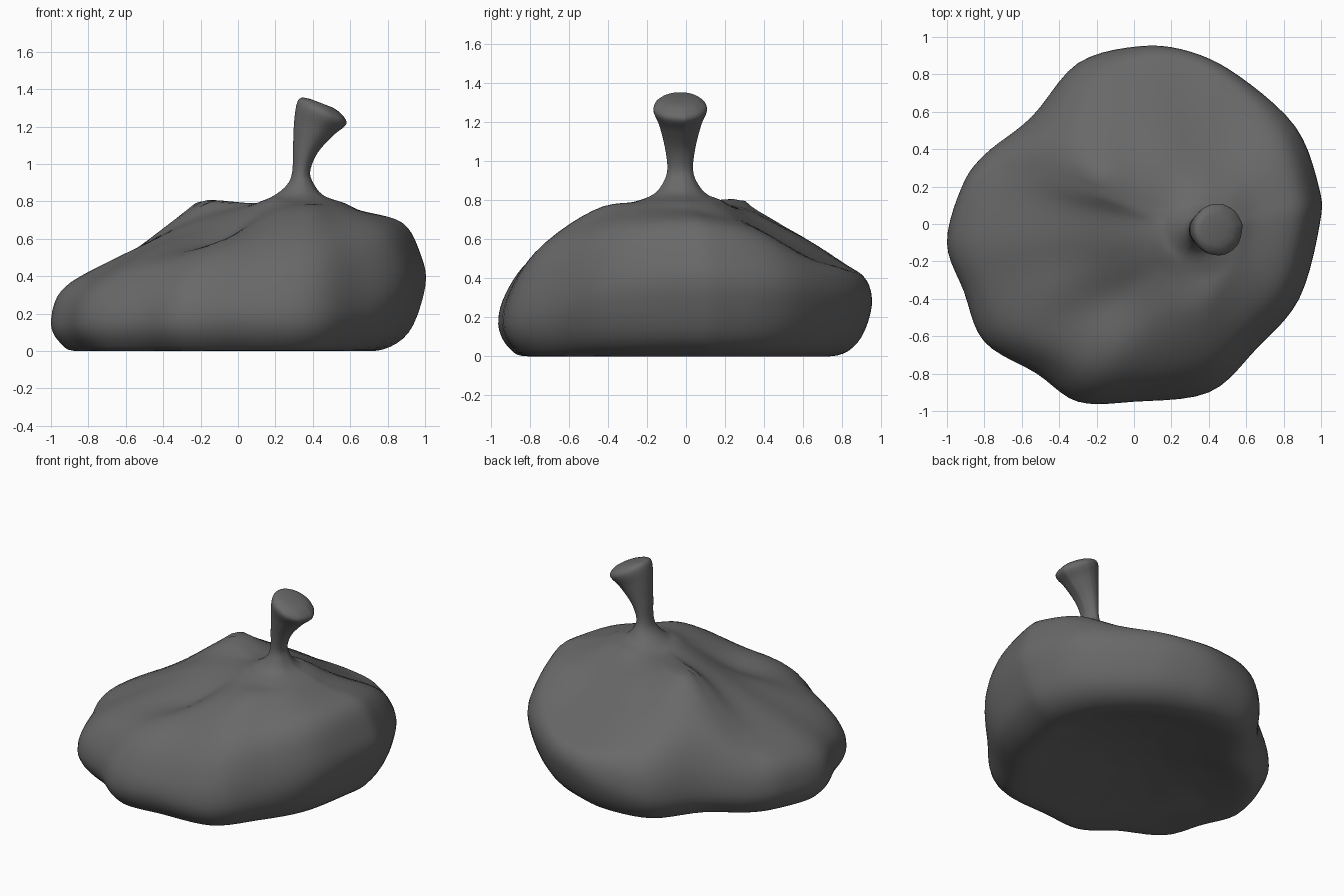
import bpy, bmesh, math

if "Cube" in bpy.data.objects:
    bpy.data.objects.remove(bpy.data.objects["Cube"])

# Per direction: outline x, y, then heights half way out, at the shoulder, at the rim, at the widest point
SIDES = [
    (.99, 0.00, .75, .69, .52, .36), (.985, .20, .74, .68, .51, .34),
    (.86, .52, .72, .62, .48, .33), (.56, .79, .66, .51, .45, .30),
    (.30, .92, .65, .47, .42, .30), (.03, .95, .68, .49, .41, .25),
    (-.30, .86, .73, .54, .40, .20), (-.55, .57, .78, .62, .40, .18),
    (-.80, .37, .76, .49, .34, .17), (-.92, .20, .70, .45, .35, .17),
    (-1.0, -.10, .65, .43, .32, .15), (-.91, -.36, .63, .44, .32, .15),
    (-.80, -.63, .60, .45, .30, .15), (-.52, -.80, .60, .49, .32, .16),
    (-.30, -.95, .64, .49, .32, .16), (.00, -.95, .71, .50, .32, .17),
    (.40, -.90, .76, .55, .35, .17), (.65, -.67, .765, .62, .44, .22),
    (.88, -.40, .76, .67, .51, .31)]
CX, CY = 0.33, -0.04

# Stem rings, top down: centre x, centre z, radius x, radius y, tilt
STEM = [(.445, 1.325, .060, .060, .38), (.445, 1.312, .105, .105, .40),
        (.447, 1.27, .132, .138, .42), (.405, 1.19, .105, .108, .35),
        (.360, 1.07, .066, .078, .15), (.338, .96, .048, .066, .0),
        (.335, .89, .072, .088, .0), (.325, .83, .135, .14, .0)]

# Gentle bumps and hollows on the top: x, y, height, size
DENTS = [(-.02, .45, -.03, .10), (-.22, .30, .045, .14), (-.42, .10, -.02, .14),
         (-.38, -.34, .03, .13), (-.12, -.66, .025, .13), (-.12, -.32, -.045, .16),
         (.20, -.62, .015, .14), (.58, .58, -.025, .12), (-.80, -.10, .01, .13)]


def column(side):
    """One meridian of the shape, from stem tip to the middle of the base."""
    x, y, z1, z2, z3, zw = side
    dx, dy = x - CX, y - CY
    r = math.hypot(dx, dy)
    c, s = dx / r, dy / r
    pts = [(cx + rx * c, -.03 + ry * s, cz - tilt * rx * c)
           for cx, cz, rx, ry, tilt in STEM]
    top = [(.24, .79), (r * .5, z1), (r * .82, z2), (r * .96, z3), (r, zw)]
    pts += [(CX + c * d, CY + s * d, z) for d, z in top]
    # rounded foot and hollow base
    q = math.hypot(x, y)
    inset = .07 + .57 * zw
    foot = [(q - inset * .33, zw * .28), (q - inset, .0), (q * .5, .05), (q * .2, .09)]
    return pts + [(x / q * d, y / q * d, z) for d, z in foot]


def spline(pts, steps, closed):
    """Smooth curve passing through every point."""
    n = len(pts)
    at = (lambda i: pts[i % n]) if closed else (lambda i: pts[max(0, min(n - 1, i))])
    out = []
    for i in range(n if closed else n - 1):
        p = [at(i + k) for k in (-1, 0, 1, 2)]
        for j in range(steps):
            t = j / steps
            w = (-.5*t + t*t - .5*t**3, 1 - 2.5*t*t + 1.5*t**3,
                 .5*t + 2*t*t - 1.5*t**3, -.5*t*t + .5*t**3)
            out.append(tuple(sum(w[k] * p[k][a] for k in range(4)) for a in range(3)))
    if not closed:
        out.append(pts[-1])
    return out


def dent(p):
    x, y, z = p
    if .3 < z < .85:
        fade = min(1, (z - .3) / .1)
        z += fade * sum(h * math.exp(-((x-a)**2 + (y-b)**2) / (s*s)) for a, b, h, s in DENTS)
    return (x, y, max(0, z))


# Squashed gourd: meridians smoothed downwards, then around
columns = [spline(column(s), 5, False) for s in SIDES]
rings = [spline(list(row), 5, True) for row in zip(*columns)]
bm = bmesh.new()
grid = [[bm.verts.new(dent(p)) for p in ring] for ring in rings]
n = len(grid[0])
for a, b in zip(grid, grid[1:]):
    for i in range(n):
        j = (i + 1) % n
        bm.faces.new((a[i], b[i], b[j], a[j]))

# Close the stem tip and the base
for ring, z in ((grid[0], 1.33), (grid[-1], .095)):
    mid = bm.verts.new((sum(v.co.x for v in ring) / n, sum(v.co.y for v in ring) / n, z))
    for i in range(n):
        bm.faces.new((ring[i], ring[(i + 1) % n], mid))

# Soften the creases on top
soft = [v for v in bm.verts if .3 < v.co.z < .79]
for _ in range(6):
    bmesh.ops.smooth_vert(bm, verts=soft, factor=.5, use_axis_z=True)

bmesh.ops.recalc_face_normals(bm, faces=bm.faces)
for f in bm.faces:
    f.smooth = True
mesh = bpy.data.meshes.new("gourd_with_stem")
bm.to_mesh(mesh)
bm.free()
gourd = bpy.data.objects.new("gourd_with_stem", mesh)
bpy.context.collection.objects.link(gourd)

# Dark grey skin
skin = bpy.data.materials.new("dark_grey")
skin.diffuse_color = (.14, .14, .14, 1)
skin.use_nodes = True
skin.node_tree.nodes["Principled BSDF"].inputs["Base Color"].default_value = skin.diffuse_color
mesh.materials.append(skin)
